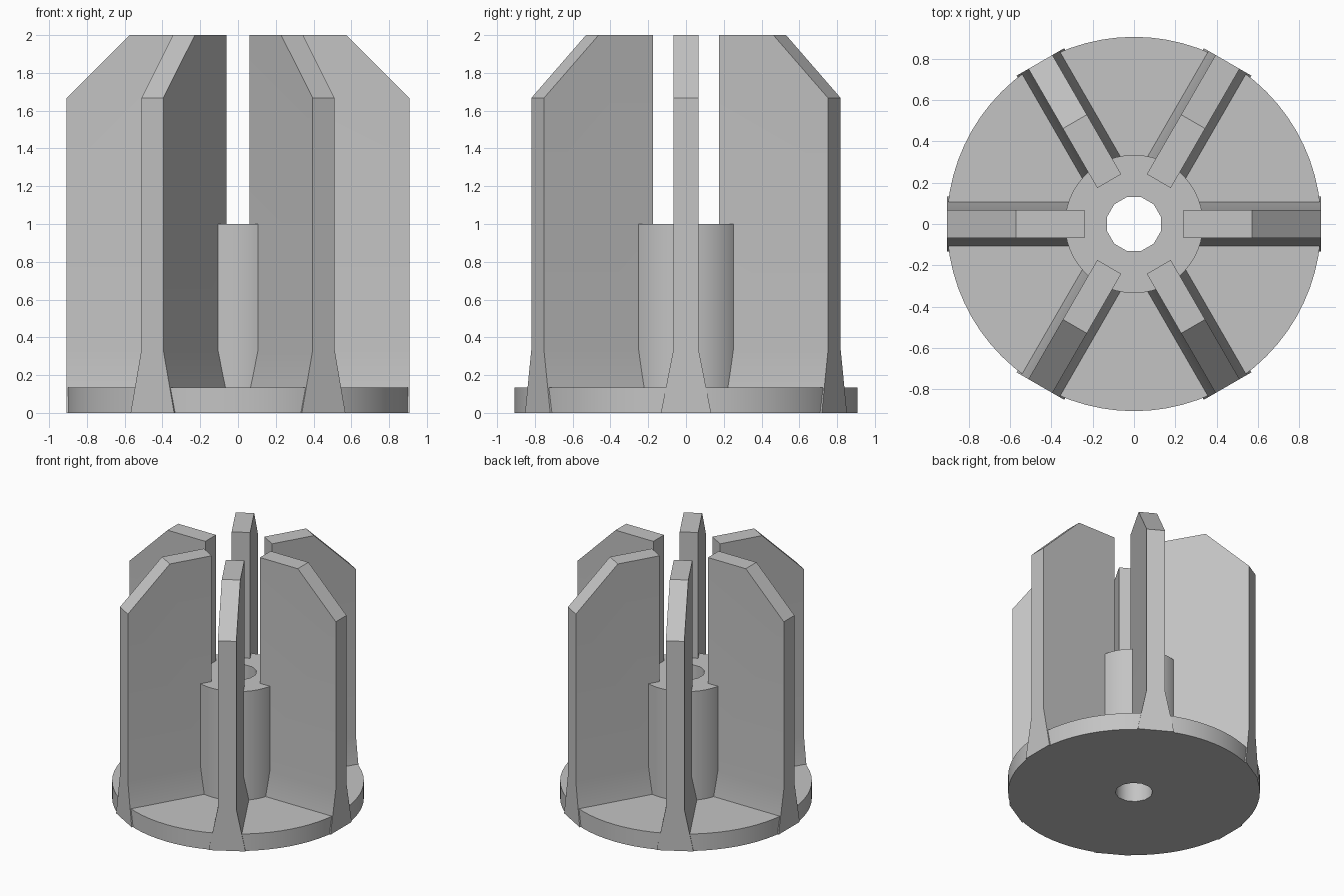
import bpy, bmesh, math
from mathutils import Matrix

cube = bpy.data.objects.get("Cube")
if cube:
    bpy.data.objects.remove(cube, do_unlink=True)

grey = bpy.data.materials.new("plain grey")
grey.use_nodes = True
colour = (0.55, 0.55, 0.55, 1)
grey.diffuse_color = colour
grey.node_tree.nodes["Principled BSDF"].inputs["Base Color"].default_value = colour

RADIUS, BASE_TOP = 0.907, 0.135
HUB_RADIUS, HUB_TOP, BORE = 0.335, 1.0, 0.135
BLADE_INNER, FLARE_TOP = 0.24, 0.333
THIN, WIDE = 0.067, 0.133


def add_object(name, bm):
    bmesh.ops.recalc_face_normals(bm, faces=bm.faces)
    mesh = bpy.data.meshes.new(name)
    bm.to_mesh(mesh)
    bm.free()
    mesh.materials.append(grey)
    obj = bpy.data.objects.new(name, mesh)
    bpy.context.collection.objects.link(obj)
    return obj


def activate(obj):
    bpy.ops.object.select_all(action='DESELECT')
    obj.select_set(True)
    bpy.context.view_layer.objects.active = obj


def smooth(obj):
    activate(obj)
    bpy.ops.object.shade_smooth_by_angle(angle=math.radians(35))


# Round base plate and central hub, turned from one profile
profile = [(0, 0), (RADIUS, 0), (RADIUS, BASE_TOP), (HUB_RADIUS, BASE_TOP),
           (HUB_RADIUS, HUB_TOP), (0, HUB_TOP)]
bm = bmesh.new()
points = [bm.verts.new((r, 0, z)) for r, z in profile]
edges = [bm.edges.new(pair) for pair in zip(points, points[1:])]
bmesh.ops.spin(bm, geom=points + edges, cent=(0, 0, 0), axis=(0, 0, 1),
               angle=math.tau, steps=72, use_duplicate=False)
bmesh.ops.remove_doubles(bm, verts=bm.verts, dist=0.0005)
bmesh.ops.dissolve_limit(bm, angle_limit=0.01, verts=bm.verts, edges=bm.edges)
base = add_object("base_and_hub", bm)

# Bore through the hub
bm = bmesh.new()
bmesh.ops.create_cone(bm, cap_ends=True, segments=12, radius1=BORE, radius2=BORE,
                      depth=3, matrix=Matrix.Rotation(math.pi / 12, 4, 'Z'))
cutter = add_object("bore_cutter", bm)
cutter.hide_render = True
cut = base.modifiers.new("bore", 'BOOLEAN')
cut.operation = 'DIFFERENCE'
cut.solver = 'EXACT'
cut.object = cutter
activate(base)
bpy.ops.object.modifier_apply(modifier=cut.name)
bpy.data.objects.remove(cutter, do_unlink=True)
smooth(base)

# Upright blades: flared foot, clipped outer top corner
outline = [(BLADE_INNER, 0), (RADIUS, 0), (RADIUS, FLARE_TOP), (RADIUS, 1.667),
           (0.573, 2), (BLADE_INNER, 2), (BLADE_INNER, FLARE_TOP)]


def add_blade(name, angle):
    bm = bmesh.new()
    sides = []
    for sign in (-1, 1):
        side = [bm.verts.new((x, sign * (WIDE if z == 0 else THIN), z))
                for x, z in outline]
        foot = side[:3] + side[-1:]
        bm.faces.new(foot)
        bm.faces.new(side[2:])
        sides.append(side)
    a, b = sides
    for i in range(len(outline)):
        j = (i + 1) % len(outline)
        bm.faces.new((a[i], a[j], b[j], b[i]))
    bm.transform(Matrix.Rotation(angle, 4, 'Z'))
    blade = add_object(name, bm)
    smooth(blade)
    weighted = blade.modifiers.new("even shading", 'WEIGHTED_NORMAL')
    weighted.keep_sharp = True


names = ["left", "back_left", "back_right", "right", "front_right", "front_left"]
for i, name in enumerate(names):
    add_blade(name + "_blade", i * math.pi / 3)
